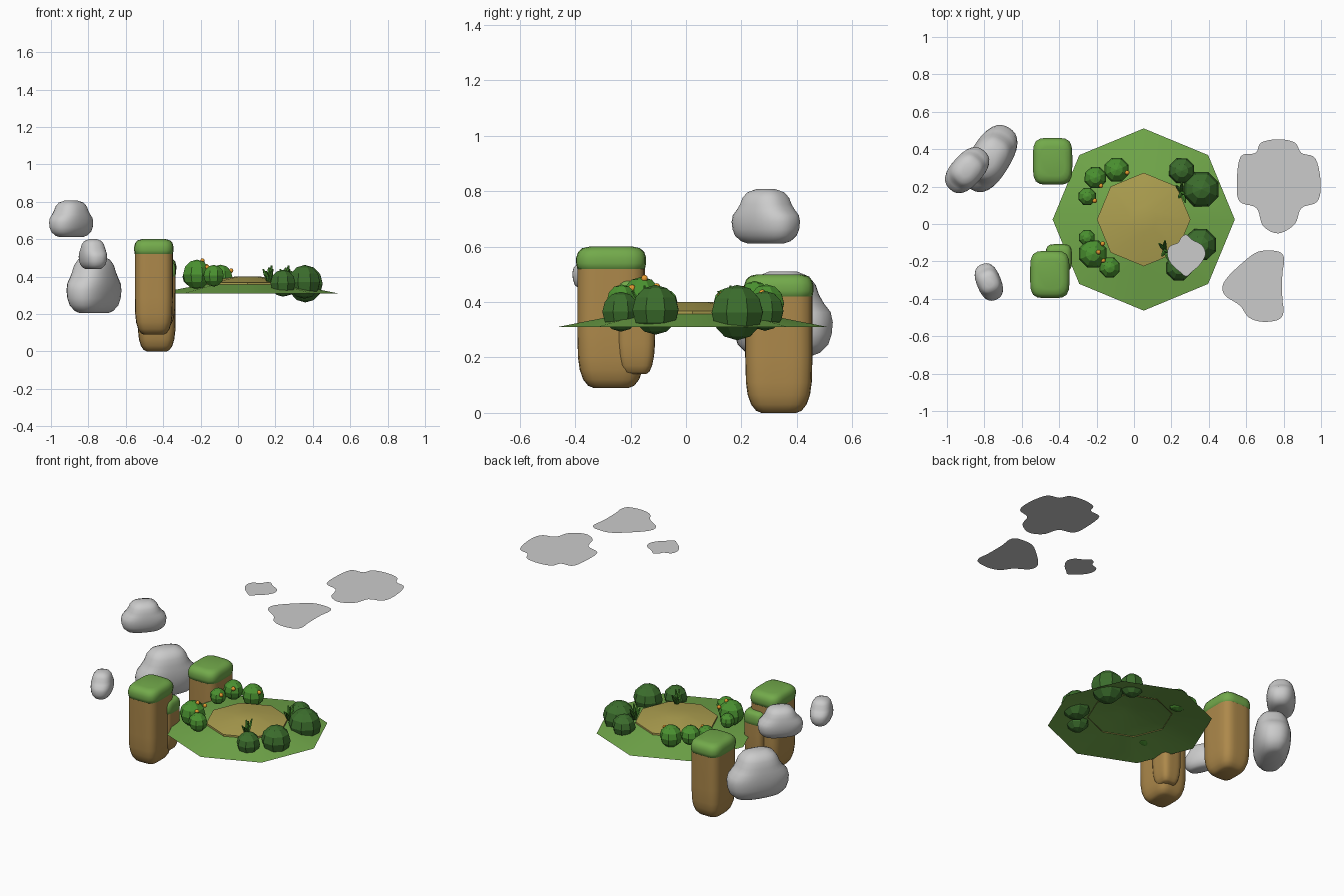
import bpy, bmesh, math
from mathutils import Vector

if "Cube" in bpy.data.objects:
    bpy.data.objects.remove(bpy.data.objects["Cube"])


def material(name, rgb):
    m = bpy.data.materials.new(name)
    m.diffuse_color = (*rgb, 1)
    m.use_nodes = True
    m.node_tree.nodes["Principled BSDF"].inputs["Base Color"].default_value = m.diffuse_color
    return m


GRASS = material("grass", (0.17, 0.40, 0.07))
EARTH = material("earth", (0.42, 0.25, 0.07))
SAND = material("sand", (0.42, 0.35, 0.08))
DARK = material("dark_leaf", (0.045, 0.155, 0.026))
LEAF = material("light_leaf", (0.07, 0.29, 0.03))
ORANGE = material("fruit", (0.8, 0.33, 0.03))


def finish(name, bm, mat=None, loc=(0, 0, 0), rot=0, smooth=None):
    me = bpy.data.meshes.new(name)
    bm.to_mesh(me)
    bm.free()
    ob = bpy.data.objects.new(name, me)
    bpy.context.collection.objects.link(ob)
    ob.location = loc
    ob.rotation_euler.z = rot
    if mat:
        me.materials.append(mat)
    if smooth:
        bpy.ops.object.select_all(action='DESELECT')
        ob.select_set(True)
        bpy.context.view_layer.objects.active = ob
        bpy.ops.object.shade_smooth_by_angle(angle=math.radians(smooth))
    return ob


def loft(levels, hx, hy, power, n=32, bottom=True, top=True):
    """Stack superellipse rings; levels are (z, x scale, y scale)."""
    bm = bmesh.new()
    rings = []
    for z, sx, sy in levels:
        ring = []
        for i in range(n):
            a = math.tau * i / n
            c, s = math.cos(a), math.sin(a)
            k = (abs(c) ** power + abs(s) ** power) ** (-1 / power)
            ring.append(bm.verts.new((hx * sx * c * k, hy * sy * s * k, z)))
        rings.append(ring)
    for lo, hi in zip(rings, rings[1:]):
        for i in range(n):
            j = (i + 1) % n
            bm.faces.new((lo[i], lo[j], hi[j], hi[i]))
    if bottom:
        bm.faces.new(rings[0][::-1])
    if top:
        bm.faces.new(rings[-1])
    return bm


# Island: open shallow octagonal skirt with a sandy middle
C = (0.052, 0.024, 0)
finish("island_grass", loft([(0.31, 1, 1), (0.358, 0.5, 0.5), (0.39, 0.1, 0.1)],
                            0.487, 0.487, 2, 8, bottom=False), GRASS, C, smooth=30)
finish("island_sand", loft([(0.352, 1, 1), (0.368, 1, 1), (0.40, 0.28, 0.28)],
                           0.25, 0.25, 2, 8, bottom=False), SAND, C, smooth=30)

# Pillars: earth column with rounded foot and a grass cap
pillars = [(-0.435, 0.335, 0.105, 0.125, 0.0, 0.5),
           (-0.45, -0.27, 0.105, 0.126, 0.09, 0.6),
           (-0.402, -0.18, 0.07, 0.072, 0.14, 0.48)]
foot = [(0, .5), (0.008, .66), (0.03, .8), (0.065, .9), (0.11, .95), (0.2, .97)]
cap = [(-0.085, .9), (-0.08, .97), (-0.06, 1), (-0.04, 1), (-0.02, .95), (-0.006, .83), (0, .62)]
for i, (x, y, hx, hy, z0, z1) in enumerate(pillars):
    body = [(z0 + z, s, s) for z, s in foot] + [(z1 - 0.03, .97, .97)]
    finish(f"pillar_earth_{i}", loft(body, hx, hy, 4.5), EARTH, (x, y, 0), smooth=60)
    finish(f"pillar_cap_{i}", loft([(z1 + z, s, s) for z, s in cap], hx, hy, 4.5),
           GRASS, (x, y, 0), smooth=60)

# Puffy stones/clouds at the left: broad base with a central hump
puff = [(0, .58, .45), (.04, .76, .65), (.14, .92, .85), (.26, .98, .96), (.4, 1, 1),
        (.52, .95, 1), (.62, .8, .97), (.72, .69, .92), (.84, .62, .84), (.94, .5, .66), (1, .28, .3)]
for i, (x, y, z0, h, L, W, ang) in enumerate([
        (-0.892, 0.288, 0.612, 0.195, 0.137, 0.085, 48),
        (-0.77, 0.35, 0.205, 0.305, 0.193, 0.108, 58),
        (-0.776, -0.31, 0.44, 0.16, 0.102, 0.065, 112)]):
    finish(f"puffy_cloud_{i}", loft([(z0 + t * h, a, b) for t, a, b in puff], L, W, 2.5),
           None, (x, y, 0), math.radians(ang), smooth=60)


# Flat clouds overhead: smoothed closed outlines
def flat_cloud(name, pts, z=1.37, steps=5):
    bm = bmesh.new()
    p = [Vector(q) for q in pts]
    n = len(p)
    verts = []
    for i in range(n):
        a, b, c, d = (p[(i + k) % n] for k in (-1, 0, 1, 2))
        for s in range(steps):
            t = s / steps
            q = 0.5 * (2 * b + (c - a) * t + (2 * a - 5 * b + 4 * c - d) * t * t
                       + (3 * b - a - 3 * c + d) * t ** 3)
            verts.append(bm.verts.new((q.x, q.y, z)))
    f = bm.faces.new(verts)
    f.normal_update()
    if f.normal.z < 0:
        f.normal_flip()
    finish(name, bm)


flat_cloud("flat_cloud_large", [
    (.55, .22), (.57, .36), (.65, .38), (.68, .435), (.772, .453), (.86, .435), (.895, .38),
    (.97, .35), (.998, .22), (.98, .12), (.895, .085), (.86, 0), (.772, -.05), (.69, -.01),
    (.655, .085), (.565, .12)])
flat_cloud("flat_cloud_medium", [
    (.473, -.335), (.5, -.285), (.56, -.225), (.64, -.16), (.70, -.142), (.78, -.15), (.803, -.19),
    (.793, -.27), (.793, -.4), (.8, -.465), (.775, -.51), (.69, -.523), (.615, -.5), (.565, -.435),
    (.49, -.385)])
flat_cloud("flat_cloud_small", [
    (.178, -.165), (.19, -.12), (.235, -.1), (.252, -.072), (.28, -.057), (.31, -.083), (.365, -.115),
    (.382, -.165), (.35, -.22), (.31, -.255), (.28, -.28), (.25, -.26), (.2, -.215)])


# Bushes: faceted balls
def ball(name, x, y, z, r, mat, seg=8, rings=6, smooth=None):
    bm = bmesh.new()
    bmesh.ops.create_uvsphere(bm, u_segments=seg, v_segments=rings, radius=r)
    finish(name, bm, mat, (x, y, z), math.radians(22), smooth)


for i, b in enumerate([(.36, .185, .362, .1), (.255, .285, .368, .072),
                       (.355, -.11, .372, .09), (.24, -.235, .365, .072)]):
    ball(f"dark_bush_{i}", *b, DARK)
for i, b in enumerate([(-.093, .29, .395, .069), (-.207, .248, .415, .061), (-.25, .147, .40, .05),
                       (-.252, -.073, .40, .045), (-.22, -.16, .412, .079), (-.13, -.232, .405, .058)]):
    ball(f"light_bush_{i}", *b, LEAF)

# Fruit on the light bushes
for i, (x, y, z) in enumerate([(-.037, .275, .432), (-.177, .205, .445), (-.21, .125, .425),
                               (-.168, -.105, .455), (-.19, -.15, .485), (-.165, -.195, .45)]):
    ball(f"fruit_{i}", x, y, z, 0.013, ORANGE, smooth=60)


# Grass tufts: spreading tapered blades
for i, (x, y) in enumerate([(.255, .17), (.165, -.14)]):
    for j, (dx, dy, h) in enumerate([(-.03, .035, .075), (0, .05, .085), (.015, -.01, .095),
                                     (.02, -.055, .075), (-.015, -.03, .065)]):
        bm = loft([(0, 1, 1), (h * .6, 1.1, 1.1), (h, .5, .5)], .009, .009, 2, 6)
        for v in bm.verts:
            v.co.x += dx * v.co.z / h
            v.co.y += dy * v.co.z / h
        finish(f"grass_blade_{i}_{j}", bm, LEAF, (x, y, .365))
